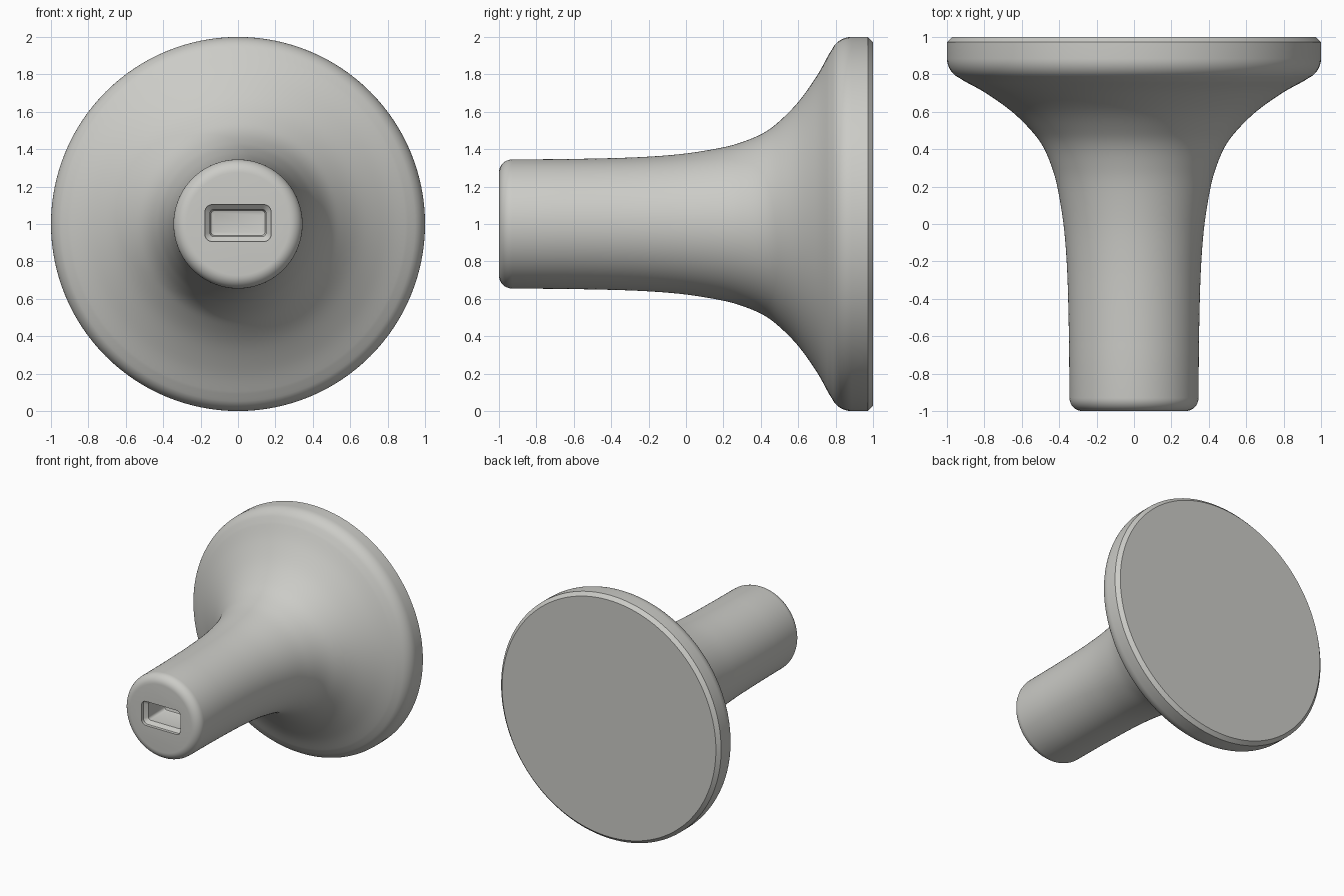
import bpy, bmesh, math

if "Cube" in bpy.data.objects:
    bpy.data.objects.remove(bpy.data.objects["Cube"])

SEG = 128
CZ = 1.0  # height of the horizontal axis

grey = bpy.data.materials.new("warm_grey")
grey.diffuse_color = (0.60, 0.60, 0.57, 1)
grey.use_nodes = True
grey.node_tree.nodes["Principled BSDF"].inputs["Base Color"].default_value = grey.diffuse_color


def spline(pts, steps=5):
    """Smooth curve through the points (Catmull-Rom)."""
    out = []
    p = [pts[0]] + pts + [pts[-1]]
    for a, b, c, d in zip(p, p[1:], p[2:], p[3:]):
        for i in range(steps):
            t = i / steps
            out.append(tuple(0.5 * (2 * b[k] + (c[k] - a[k]) * t
                       + (2 * a[k] - 5 * b[k] + 4 * c[k] - d[k]) * t * t
                       + (3 * b[k] - a[k] - 3 * c[k] + d[k]) * t ** 3) for k in (0, 1)))
    return out + [pts[-1]]


def arc(cy, cr, rad, a0, a1, n=8):
    return [(cy + rad * math.cos(math.radians(a0 + (a1 - a0) * i / n)),
             cr + rad * math.sin(math.radians(a0 + (a1 - a0) * i / n))) for i in range(n + 1)]


def loft(name, loops):
    """Skin between equal-length closed loops and cap both ends."""
    bm = bmesh.new()
    rings = [[bm.verts.new(co) for co in loop] for loop in loops]
    n = len(rings[0])
    for a, b in zip(rings, rings[1:]):
        for i in range(n):
            j = (i + 1) % n
            bm.faces.new((a[i], a[j], b[j], b[i]))
    bm.faces.new(rings[0])
    bm.faces.new(rings[-1])
    bmesh.ops.recalc_face_normals(bm, faces=bm.faces)
    mesh = bpy.data.meshes.new(name)
    bm.to_mesh(mesh)
    bm.free()
    obj = bpy.data.objects.new(name, mesh)
    mesh.materials.append(grey)
    bpy.context.collection.objects.link(obj)
    return obj


def ring(y, r):
    return [(r * math.cos(2 * math.pi * i / SEG), y, CZ + r * math.sin(2 * math.pi * i / SEG))
            for i in range(SEG)]


def slot_loop(y, hx, hz, rad, n=6):
    """Rounded rectangle facing the front."""
    pts = []
    for k, (sx, sz) in enumerate(((1, 1), (-1, 1), (-1, -1), (1, -1))):
        for i in range(n + 1):
            a = math.pi / 2 * (k + i / n)
            pts.append((sx * (hx - rad) + rad * math.cos(a), y,
                        CZ + 0.005 + sz * (hz - rad) + rad * math.sin(a)))
    return pts


# Knob: rounded tip, straight stem, flared neck, rounded rim, bevelled back
profile = arc(-0.93, 0.275, 0.07, 180, 90)
profile += spline([(-0.65, 0.347), (-0.4, 0.352), (-0.2, 0.36), (0, 0.377), (0.2, 0.41),
                   (0.32, 0.445), (0.42, 0.49), (0.5, 0.55), (0.6, 0.652), (0.7, 0.792),
                   (0.765, 0.91)])
profile += arc(0.885, 0.885, 0.115, 155, 90)
profile += [(0.972, 1.0), (1.0, 0.972)]
knob = loft("knob", [ring(y, r) for y, r in profile])

# Slot in the tip: chamfered mouth and a deep pocket with a rounded floor
cutter = loft("slot_cutter", [
    slot_loop(-1.05, 0.177, 0.099, 0.04),
    slot_loop(-0.975, 0.177, 0.099, 0.04),
    slot_loop(-0.95, 0.15, 0.073, 0.022),
    slot_loop(-0.76, 0.15, 0.073, 0.022),
    slot_loop(-0.745, 0.144, 0.067, 0.02),
    slot_loop(-0.74, 0.132, 0.055, 0.015),
])
cutter.hide_render = True
cut = knob.modifiers.new("slot", 'BOOLEAN')
cut.operation = 'DIFFERENCE'
cut.solver = 'EXACT'
cut.object = cutter
bpy.context.view_layer.objects.active = knob
knob.select_set(True)
bpy.ops.object.modifier_apply(modifier="slot")
bpy.data.objects.remove(cutter)
bpy.ops.object.shade_smooth_by_angle(angle=math.radians(30))
